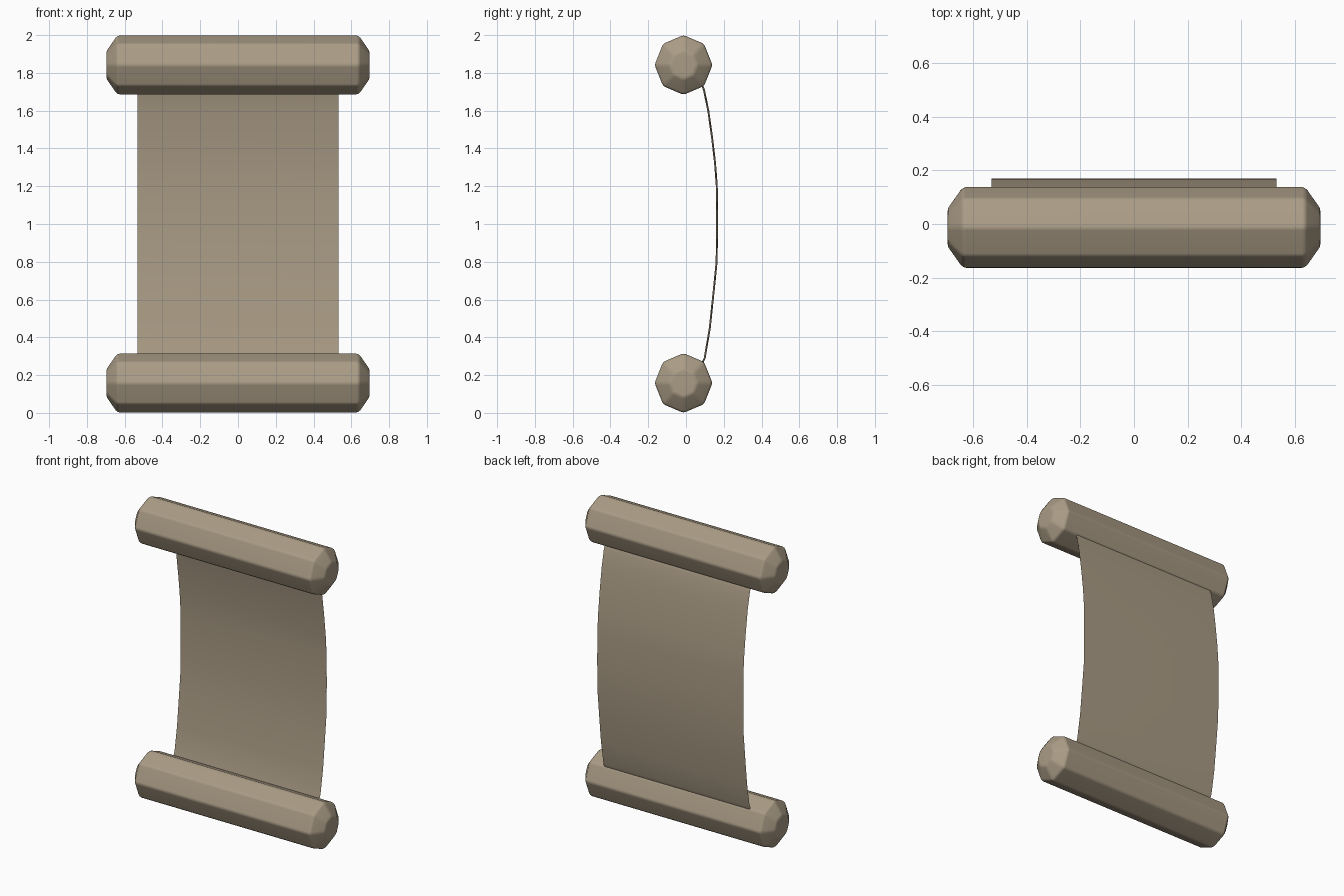
import bpy, bmesh, math

cube = bpy.data.objects.get("Cube")
if cube:
    bpy.data.objects.remove(cube, do_unlink=True)

tan = bpy.data.materials.new("parchment_tan")
tan.use_nodes = True
colour = (0.40, 0.33, 0.235, 1)
tan.diffuse_color = colour
tan.node_tree.nodes["Principled BSDF"].inputs["Base Color"].default_value = colour


def finish(name, bm, bevel, limit):
    """Turn a bmesh into a softly bevelled, smooth-shaded object."""
    bmesh.ops.recalc_face_normals(bm, faces=bm.faces)
    mesh = bpy.data.meshes.new(name)
    bm.to_mesh(mesh)
    bm.free()
    mesh.materials.append(tan)
    obj = bpy.data.objects.new(name, mesh)
    bpy.context.collection.objects.link(obj)
    if bevel:
        mod = obj.modifiers.new("soft_edges", 'BEVEL')
        mod.width = bevel
        mod.segments = 2
        mod.limit_method = 'ANGLE'
        mod.angle_limit = math.radians(20)
    bpy.ops.object.select_all(action='DESELECT')
    obj.select_set(True)
    bpy.context.view_layer.objects.active = obj
    bpy.ops.object.shade_smooth_by_angle(angle=math.radians(limit))
    if bevel:
        obj.modifiers.new("flat_facets", 'WEIGHTED_NORMAL')
    return obj


def roller(name, z):
    """Eight-sided rod along x with tapered, slightly domed ends."""
    bm = bmesh.new()
    stations = [(-0.697, 0.075), (-0.64, 0.158), (0.64, 0.158), (0.697, 0.075)]
    rings = []
    for x, r in stations:
        rings.append([bm.verts.new((x, -0.013 + 0.97 * r * math.cos(i * math.pi / 4),
                                    z + r * math.sin(i * math.pi / 4)))
                      for i in range(8)])
    for a, b in zip(rings, rings[1:]):
        for i in range(8):
            j = (i + 1) % 8
            bm.faces.new((a[i], a[j], b[j], b[i]))
    bm.faces.new(rings[0])
    bm.faces.new(rings[-1])
    return finish(name, bm, 0.012, 60)


roller("top_roller", 1.842)
roller("bottom_roller", 0.158)

# Hanging sheet: a curved side profile swept across the width
profile = [(0.075, 1.76), (0.095, 1.71), (0.118, 1.60), (0.139, 1.45), (0.154, 1.32),
           (0.163, 1.2), (0.165, 1.0), (0.162, 0.8), (0.145, 0.63),
           (0.126, 0.45), (0.099, 0.29), (0.075, 0.24)]
bm = bmesh.new()
rows = [[bm.verts.new((x, y, z)) for x in (-0.532, 0.532)] for y, z in profile]
for a, b in zip(rows, rows[1:]):
    bm.faces.new((a[0], a[1], b[1], b[0]))
sheet = finish("sheet", bm, 0, 60)
solid = sheet.modifiers.new("thickness", 'SOLIDIFY')
solid.thickness = 0.01
solid.offset = 0
# keep the thin rim crisp
edges = sheet.modifiers.new("crisp_rim", 'WEIGHTED_NORMAL')
edges.keep_sharp = True
